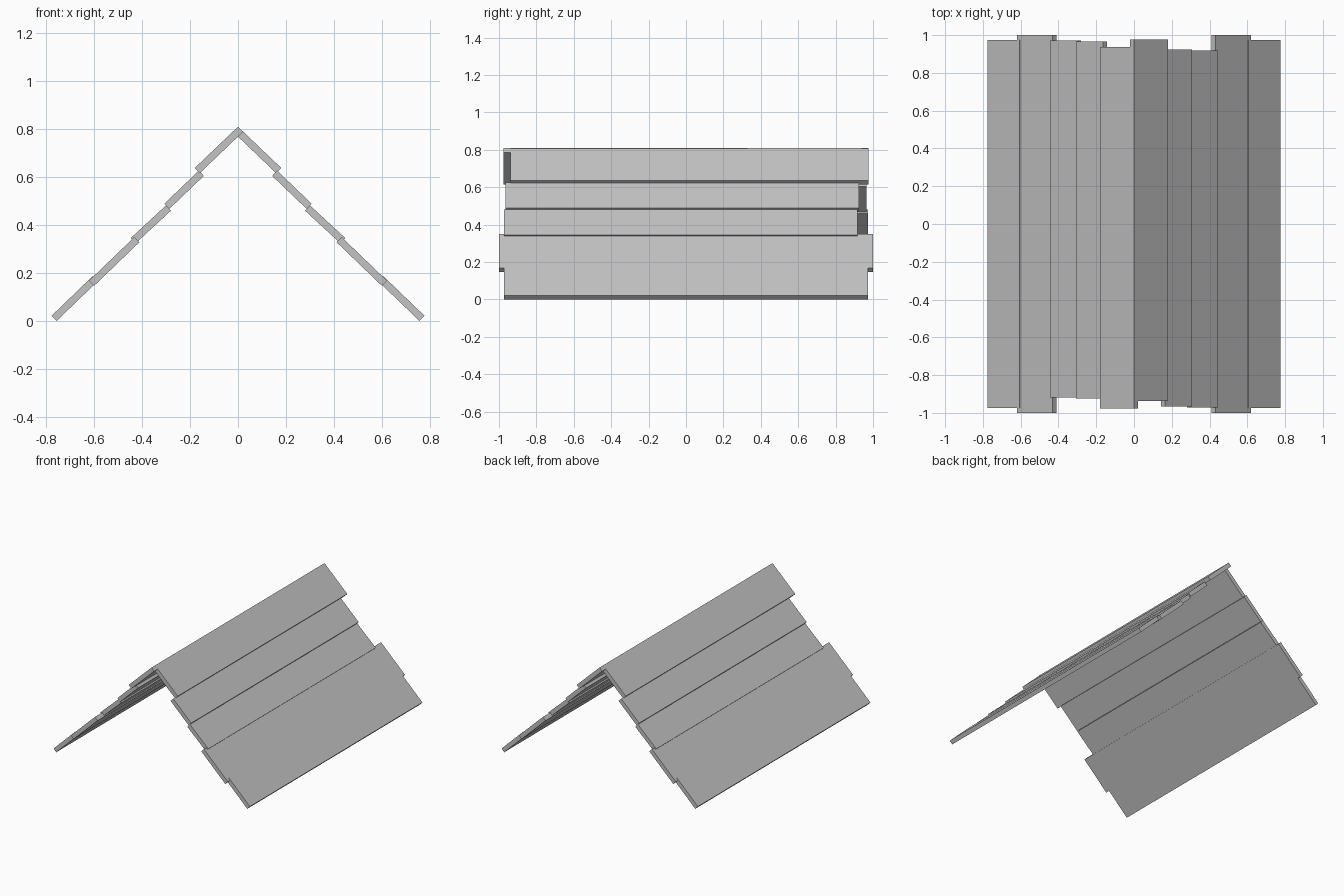
import bpy
import math
from mathutils import Matrix, Vector

cube = bpy.data.objects.get("Cube")
if cube:
    bpy.data.objects.remove(cube, do_unlink=True)

grey = bpy.data.materials.new("plain_grey")
grey.use_nodes = True
grey.diffuse_color = (0.55, 0.55, 0.55, 1)
grey.node_tree.nodes["Principled BSDF"].inputs["Base Color"].default_value = (0.55, 0.55, 0.55, 1)

THICKNESS = 0.03

# Planks of one slope: upper and lower corner of the top face (x, z), then y range
PLANKS = {
    "ridge_plank": ((0, 0.808), (0.18, 0.636), (-0.937, 0.977)),
    "upper_plank": ((0.163, 0.625), (0.306, 0.488), (-0.965, 0.925)),
    "middle_plank": ((0.30, 0.48), (0.446, 0.345), (-0.972, 0.918)),
    "lower_plank": ((0.431, 0.349), (0.62, 0.167), (-1, 1)),
    "eave_plank": ((0.606, 0.185), (0.776, 0.021), (-0.974, 0.974)),
}


def add_plank(name, upper, lower, y_range, turn):
    """Flat board whose top face runs down the slope from upper to lower."""
    a = Vector((upper[0], 0, upper[1]))
    b = Vector((lower[0], 0, lower[1]))
    along = (b - a).normalized()
    normal = along.cross(Vector((0, 1, 0)))
    if normal.z < 0:
        normal.negate()
    centre = (a + b) / 2 - normal * THICKNESS / 2
    centre.y = sum(y_range) / 2
    tilt = math.atan2(a.z - b.z, b.x - a.x)
    bpy.ops.mesh.primitive_cube_add(size=1)
    board = bpy.context.object
    board.name = name
    size = ((b - a).length, y_range[1] - y_range[0], THICKNESS, 1)
    board.data.transform(
        Matrix.Rotation(turn, 4, "Z")
        @ Matrix.Translation(centre)
        @ Matrix.Rotation(tilt, 4, "Y")
        @ Matrix.Diagonal(size))
    board.data.materials.append(grey)


# The second slope is the first one turned half way round
for side, turn in (("left", 0), ("right", math.pi)):
    for name, (upper, lower, y_range) in PLANKS.items():
        add_plank(f"{side}_{name}", upper, lower, y_range, turn)
